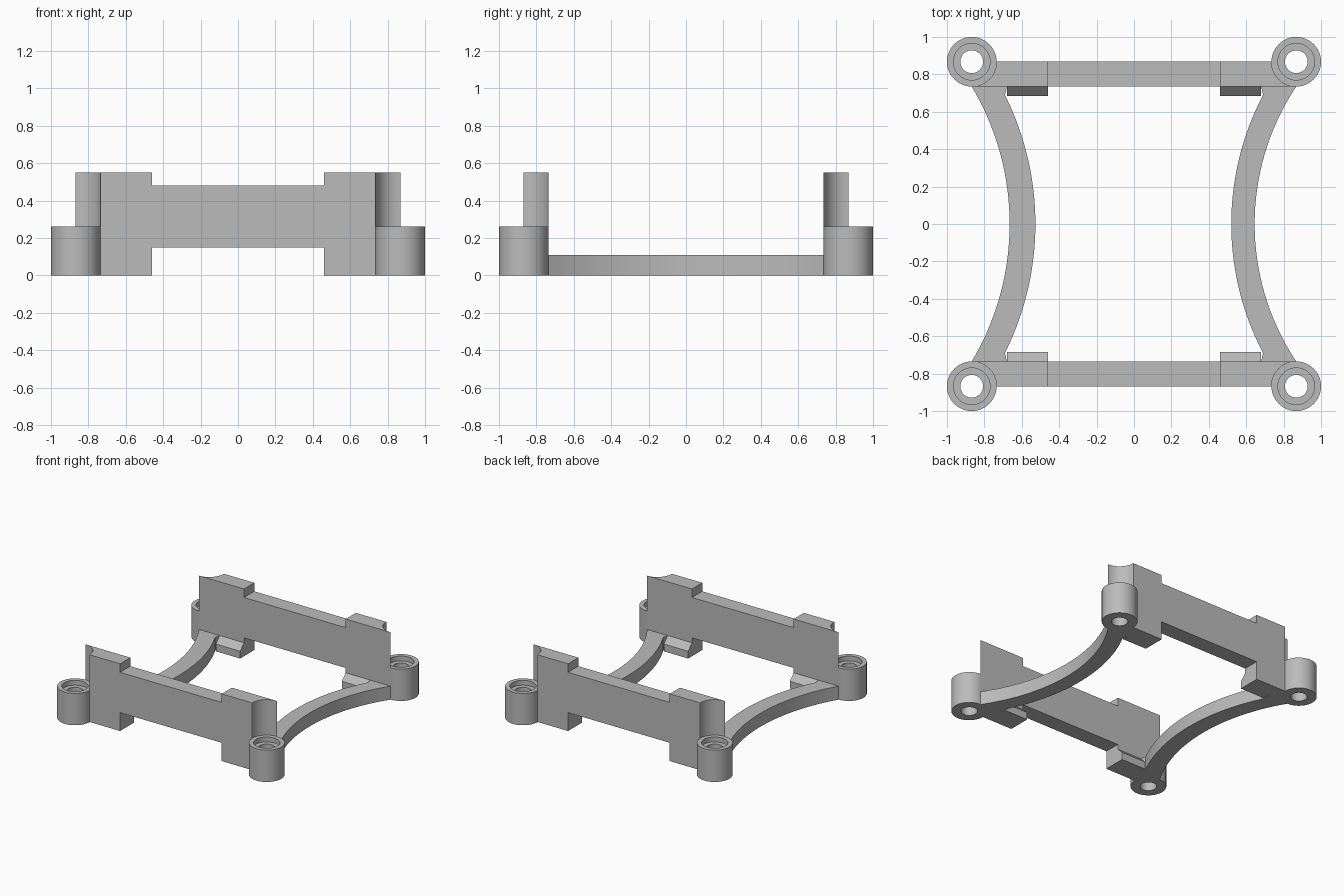
import bpy, bmesh, math

old = bpy.data.objects.get("Cube")
if old:
    bpy.data.objects.remove(old, do_unlink=True)

grey = bpy.data.materials.new("plain grey")
grey.use_nodes = True
colour = (0.5, 0.5, 0.5, 1)
grey.diffuse_color = colour
grey.node_tree.nodes["Principled BSDF"].inputs["Base Color"].default_value = colour

C = 0.8675      # corner boss centre
R = 0.1325      # corner boss radius
INNER = C - R   # inner face of the walls


def finish(name, bm, smooth=True):
    bmesh.ops.remove_doubles(bm, verts=bm.verts, dist=1e-5)
    bmesh.ops.recalc_face_normals(bm, faces=bm.faces)
    mesh = bpy.data.meshes.new(name)
    bm.to_mesh(mesh)
    bm.free()
    mesh.materials.append(grey)
    ob = bpy.data.objects.new(name, mesh)
    bpy.context.collection.objects.link(ob)
    if smooth:
        bpy.ops.object.select_all(action="DESELECT")
        ob.select_set(True)
        bpy.context.view_layer.objects.active = ob
        bpy.ops.object.shade_smooth_by_angle(angle=math.radians(30))
    return ob


def extrude(bm, points, offset):
    face = bm.faces.new([bm.verts.new(p) for p in points])
    new = bmesh.ops.extrude_face_region(bm, geom=[face])["geom"]
    bmesh.ops.translate(bm, vec=offset,
                        verts=[v for v in new if isinstance(v, bmesh.types.BMVert)])


def boss(name, sx, sy):
    # Ring with a through hole and a shallow counterbore
    bm = bmesh.new()
    profile = [(0.061, 0), (R, 0), (R, 0.26), (0.098, 0.26), (0.098, 0.22), (0.061, 0.22)]
    verts = [bm.verts.new((r, 0, z)) for r, z in profile]
    edges = [bm.edges.new((verts[i - 1], verts[i])) for i in range(len(verts))]
    bmesh.ops.spin(bm, geom=verts + edges, cent=(0, 0, 0), axis=(0, 0, 1),
                   angle=math.tau, steps=64, use_duplicate=False)
    bmesh.ops.translate(bm, verts=bm.verts, vec=(sx * C, sy * C, 0))
    finish(name, bm)


def wall_end(name, sx, sy):
    # Tall block, hollowed to clear the boss
    curve = [(C - R * math.sin(a), C - R * math.cos(a))
             for a in (math.pi / 2 * i / 16 for i in range(17))]
    plan = [(0.46, INNER)] + curve + [(0.46, C)]
    bm = bmesh.new()
    extrude(bm, [(sx * x, sy * y, 0) for x, y in plan], (0, 0, 0.55))
    finish(name, bm)


def pad(name, sx, sy):
    # Low foot with a sloping top on the inside of the wall
    side = [(INNER, 0), (0.685, 0), (0.685, 0.06), (INNER, 0.11)]
    bm = bmesh.new()
    extrude(bm, [(sx * 0.46, sy * y, z) for y, z in side], (sx * 0.22, 0, 0))
    finish(name, bm, smooth=False)


def bowed_edge(x_mid, x_end, y_end, steps=32):
    sag = x_end - x_mid
    rad = (y_end ** 2 + sag ** 2) / (2 * sag)
    ys = [y_end * (2 * i / steps - 1) for i in range(steps + 1)]
    return [(x_mid + rad - math.sqrt(rad ** 2 - y * y), y) for y in ys]


def side_rail(name, sx, outer_mid, inner_mid):
    outer = bowed_edge(outer_mid, C, INNER)
    inner = [(0.68, -INNER)] + bowed_edge(inner_mid, 0.69, 0.69) + [(0.68, INNER)]
    bm = bmesh.new()
    extrude(bm, [(sx * x, y, 0) for x, y in outer + inner[::-1]], (0, 0, 0.11))
    finish(name, bm)


# Corners
for side, sx in (("left", 1), ("right", -1)):
    for end, sy in (("front", -1), ("back", 1)):
        tag = f"{end}_{side}"
        boss(tag + "_boss", sx, sy)
        wall_end(tag + "_wall_end", sx, sy)
        pad(tag + "_pad", sx, sy)

# Raised middle of each wall
for end, sy in (("front", -1), ("back", 1)):
    bm = bmesh.new()
    corners = [(-0.46, 0.15), (0.46, 0.15), (0.46, 0.48), (-0.46, 0.48)]
    extrude(bm, [(x, sy * INNER, z) for x, z in corners], (0, sy * R, 0))
    finish(end + "_wall_middle", bm, smooth=False)

# Bowed rails joining the walls
side_rail("left_rail", 1, 0.645, 0.52)
side_rail("right_rail", -1, 0.665, 0.527)
